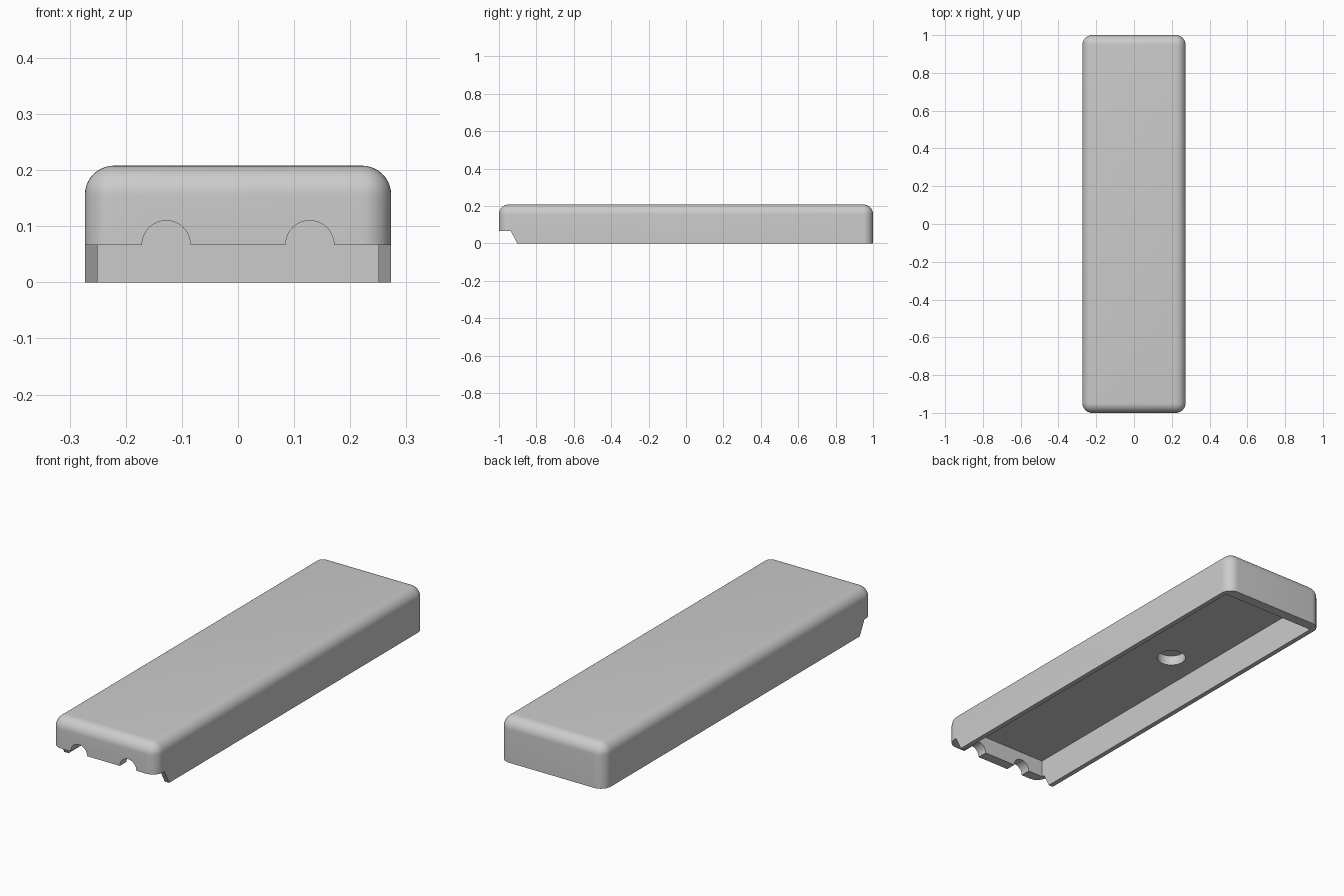
import bpy, bmesh, math
from mathutils import Matrix, Vector

if "Cube" in bpy.data.objects:
    bpy.data.objects.remove(bpy.data.objects["Cube"])

grey = bpy.data.materials.new("light_grey")
grey.diffuse_color = (0.6, 0.6, 0.6, 1)
grey.use_nodes = True
grey.node_tree.nodes["Principled BSDF"].inputs["Base Color"].default_value = grey.diffuse_color


def to_object(name, bm):
    bmesh.ops.recalc_face_normals(bm, faces=bm.faces)
    mesh = bpy.data.meshes.new(name)
    bm.to_mesh(mesh)
    bm.free()
    mesh.materials.append(grey)
    ob = bpy.data.objects.new(name, mesh)
    bpy.context.collection.objects.link(ob)
    return ob


def box_mesh(x, y, z0, z1):
    bm = bmesh.new()
    bmesh.ops.create_cube(bm, size=1)
    bmesh.ops.scale(bm, vec=(2 * x, 2 * y, z1 - z0), verts=bm.verts)
    bmesh.ops.translate(bm, vec=(0, 0, (z0 + z1) / 2), verts=bm.verts)
    return bm


def cylinder(name, radius, depth, center, along_y=False):
    bm = bmesh.new()
    rot = Matrix.Rotation(math.pi / 2, 4, 'X') if along_y else Matrix()
    bmesh.ops.create_cone(bm, cap_ends=True, segments=48, radius1=radius,
                          radius2=radius, depth=depth,
                          matrix=Matrix.Translation(center) @ rot)
    return to_object(name, bm)


def prism_x(name, profile, half):
    bm = bmesh.new()
    face = bm.faces.new([bm.verts.new((-half, y, z)) for y, z in profile])
    new = bmesh.ops.extrude_face_region(bm, geom=[face])["geom"]
    bmesh.ops.translate(bm, vec=(2 * half, 0, 0),
                        verts=[g for g in new if isinstance(g, bmesh.types.BMVert)])
    return to_object(name, bm)


# Outer shell: block with rounded upright and top edges
bm = box_mesh(0.273, 1.0, 0, 0.208)
edges = [e for e in bm.edges if max(v.co.z for v in e.verts) > 0.1]
bmesh.ops.bevel(bm, geom=edges, offset=0.052, segments=10, profile=0.5,
                affect='EDGES', clamp_overlap=True)
cover = to_object("cover", bm)

# Cutters: hollow underside, front notch, two cable grooves, blind hole
cutters = [
    to_object("cavity_cutter", box_mesh(0.25, 0.95, -0.1, 0.148)),
    prism_x("notch_cutter", [(-1.1, 0.067), (-0.937, 0.067), (-0.902, 0),
                             (-0.85, -0.1), (-1.1, -0.1)], 0.4),
    cylinder("hole_cutter", 0.065, 0.095, Vector((-0.096, 0.15, 0.1475))),
]
for side in (-1, 1):
    cutters.append(cylinder("groove_cutter", 0.043, 0.16,
                            Vector((side * 0.128, -1.0, 0.067)), along_y=True))

bpy.context.view_layer.objects.active = cover
cover.select_set(True)
for c in cutters:
    mod = cover.modifiers.new(c.name, 'BOOLEAN')
    mod.operation = 'DIFFERENCE'
    mod.solver = 'EXACT'
    mod.object = c
    bpy.ops.object.modifier_apply(modifier=mod.name)
    bpy.data.objects.remove(c)

# Smooth fillets, sharp edges elsewhere
bpy.ops.object.shade_smooth_by_angle(angle=math.radians(30))
